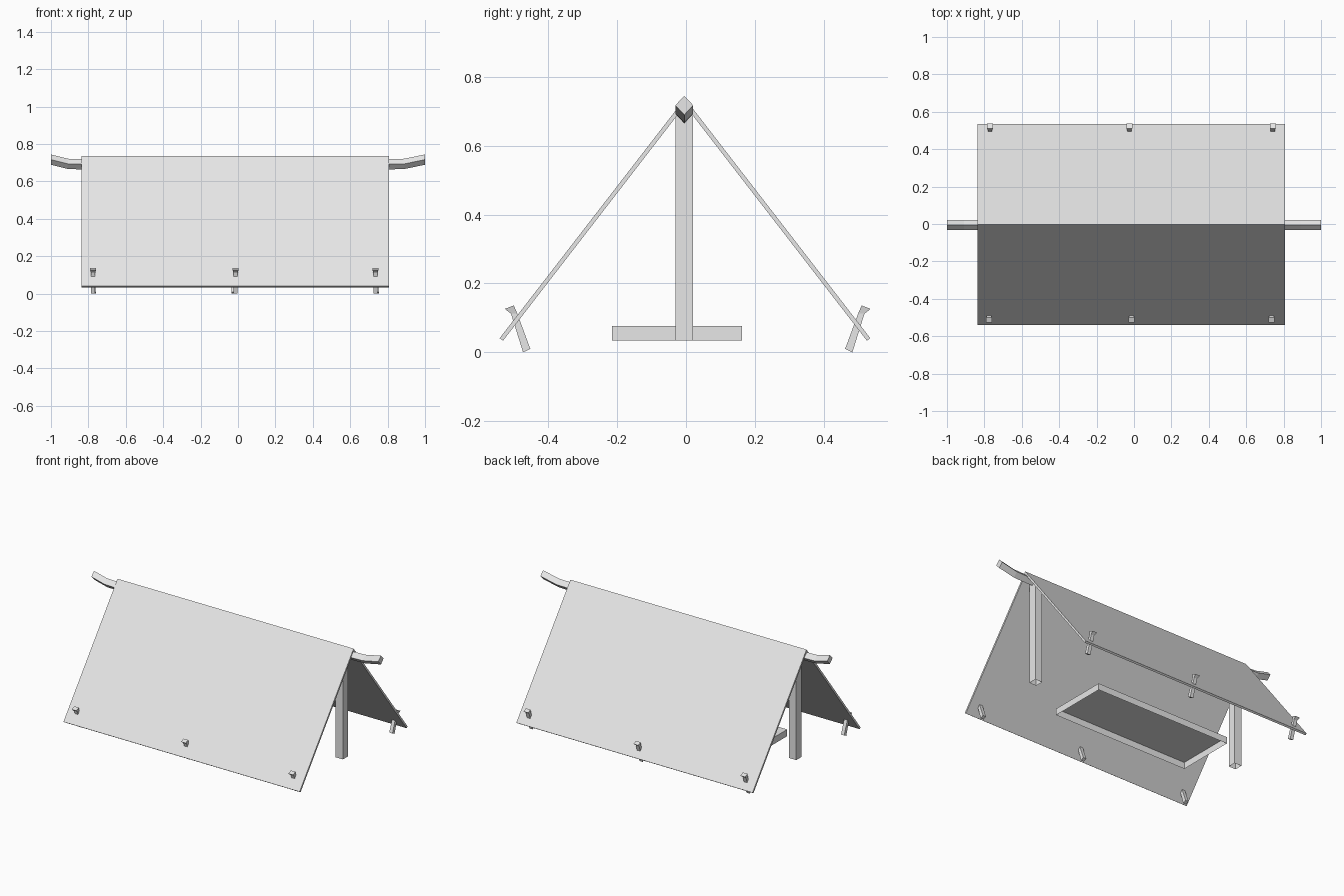
import bpy
import bmesh

cube = bpy.data.objects.get("Cube")
if cube:
    bpy.data.objects.remove(cube, do_unlink=True)

# Single plain colour
grey = bpy.data.materials.new("light_grey")
grey.use_nodes = True
grey.diffuse_color = (0.8, 0.8, 0.8, 1)
grey.node_tree.nodes["Principled BSDF"].inputs["Base Color"].default_value = (0.8, 0.8, 0.8, 1)

MID = -0.003  # y of the ridge line


def loft(name, rings, cap_first=True):
    """Skin a row of matching closed rings and cap the ends."""
    bm = bmesh.new()
    loops = [[bm.verts.new(p) for p in ring] for ring in rings]
    n = len(loops[0])
    for a, b in zip(loops, loops[1:]):
        for i in range(n):
            j = (i + 1) % n
            bm.faces.new((a[i], a[j], b[j], b[i]))
    if cap_first:
        bm.faces.new(loops[0][::-1])
    bm.faces.new(loops[-1])
    bmesh.ops.recalc_face_normals(bm, faces=bm.faces)
    mesh = bpy.data.meshes.new(name)
    bm.to_mesh(mesh)
    bm.free()
    mesh.materials.append(grey)
    obj = bpy.data.objects.new(name, mesh)
    bpy.context.collection.objects.link(obj)
    return obj


def open_box(name, x0, x1, y0, y1, z0, z1):
    """Box without a bottom face."""
    ring = [(x0, y0), (x1, y0), (x1, y1), (x0, y1)]
    return loft(name, [[(x, y, z) for x, y in ring] for z in (z0, z1)], cap_first=False)


# Folded canvas: thin inverted V extruded along x
half = [(0, 0.737), (0.538, 0.041), (0.528, 0.034), (0, 0.717)]
profile = half[:3] + [half[3]] + [(-y, z) for y, z in half[2:0:-1]]
loft("canvas", [[(x, MID + y, z) for y, z in profile] for x in (-0.838, 0.808)])

# Ridge pole: diamond section with upturned tips
R = 0.0275
path = [(-1, 0.717), (-0.91, 0.694), (-0.84, 0.692), (0.81, 0.692), (0.89, 0.694), (1, 0.717)]
loft("ridge_pole", [[(x, -0.005, z + R), (x, 0.021, z), (x, -0.005, z - R), (x, -0.031, z)]
                    for x, z in path])

# Upright posts
for name, x in (("left_post", 0.728), ("right_post", -0.758)):
    open_box(name, x - 0.025, x + 0.025, -0.031, 0.021, 0.035, 0.695)

# Low bed inside
open_box("bed", -0.555, 0.40, -0.215, 0.163, 0.035, 0.077)


# Tent pegs: tapered stem flaring into a head
def peg(name, x, side, shift):
    sections = [(0.011, (-0.473, 0.0), (-0.452, 0.010)),
                (0.011, (-0.508, 0.112), (-0.490, 0.113)),
                (0.016, (-0.526, 0.126), (-0.500, 0.136))]
    rings = []
    for w, (ya, za), (yb, zb) in sections:
        ya, yb = ya * side + shift, yb * side + shift
        rings.append([(x - w, ya, za), (x + w, ya, za), (x + w, yb, zb), (x - w, yb, zb)])
    loft(name, rings)


for label, side, shift, xs in (("front", 1, 0, (-0.775, -0.013, 0.735)),
                               ("back", -1, 0.01, (-0.77, -0.025, 0.742))):
    for place, x in zip(("right", "middle", "left"), xs):
        peg(f"{label}_{place}_peg", x, side, shift)
